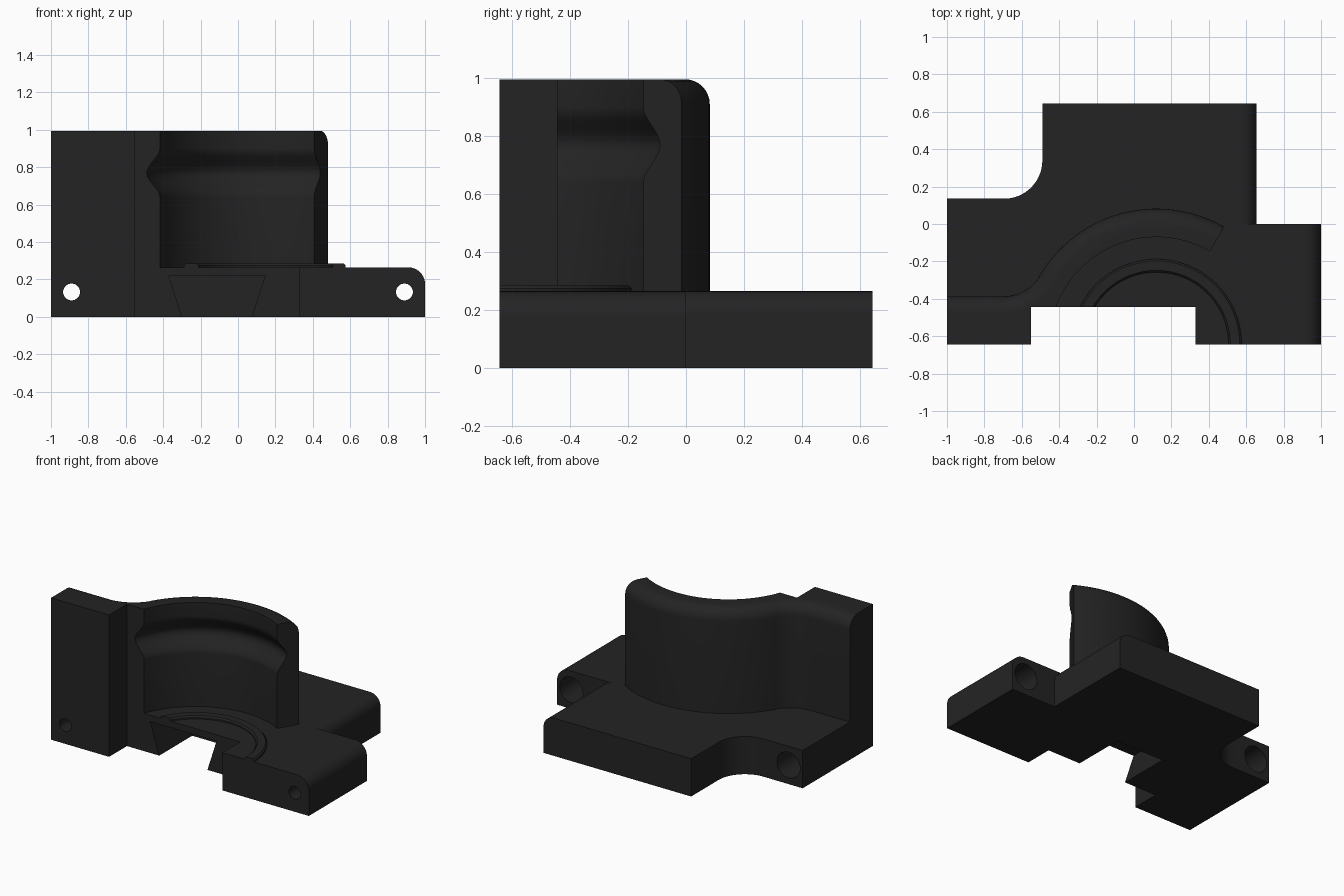
import bpy, bmesh, math
from mathutils import Matrix, Vector

if "Cube" in bpy.data.objects:
    bpy.data.objects.remove(bpy.data.objects["Cube"])

mat = bpy.data.materials.new("black_plastic")
mat.diffuse_color = (0.017, 0.017, 0.017, 1)
mat.use_nodes = True
mat.node_tree.nodes["Principled BSDF"].inputs["Base Color"].default_value = mat.diffuse_color

CX, CY = 0.12, -0.643      # axis of the round socket
F, B = -0.643, 0.643       # front and back
H, TOP = 0.265, 0.995      # base and wall heights


def arc(cx, cy, r, a0, a1, n):
    return [(cx + r * math.cos(math.radians(a0 + (a1 - a0) * i / n)),
             cy + r * math.sin(math.radians(a0 + (a1 - a0) * i / n))) for i in range(n + 1)]


def add(name, bm):
    bmesh.ops.recalc_face_normals(bm, faces=bm.faces)
    me = bpy.data.meshes.new(name)
    bm.to_mesh(me)
    bm.free()
    ob = bpy.data.objects.new(name, me)
    bpy.context.collection.objects.link(ob)
    me.materials.append(mat)
    return ob


def prism(name, pts, lo, hi, axis="Z", round_edge=None, radius=0.08):
    """Extrude an outline along z (or along y for an x-z outline)."""
    bm = bmesh.new()
    place = (lambda p: (p[0], p[1], lo)) if axis == "Z" else (lambda p: (p[0], lo, p[1]))
    face = bm.faces.new([bm.verts.new(place(p)) for p in pts])
    new = bmesh.ops.extrude_face_region(bm, geom=[face])["geom"]
    step = Vector((0, 0, hi - lo)) if axis == "Z" else Vector((0, hi - lo, 0))
    bmesh.ops.translate(bm, vec=step, verts=[v for v in new if isinstance(v, bmesh.types.BMVert)])
    bmesh.ops.recalc_face_normals(bm, faces=bm.faces)
    if round_edge:
        edges = [e for e in bm.edges if all(abs(v.co.z - hi) < 1e-5 and round_edge(v.co) for v in e.verts)]
        bmesh.ops.bevel(bm, geom=edges, offset=radius, segments=8, profile=0.5, affect="EDGES")
    return add(name, bm)


def lathe(name, profile, n=128):
    """Revolve a closed (r, z) profile about the socket axis."""
    bm = bmesh.new()
    rings = [[bm.verts.new((CX + r * math.cos(2 * math.pi * i / n), CY + r * math.sin(2 * math.pi * i / n), z))
              for i in range(n)] for r, z in profile]
    for a, b in zip(rings, rings[1:] + rings[:1]):
        for i in range(n):
            j = (i + 1) % n
            bm.faces.new((a[i], a[j], b[j], b[i]))
    return add(name, bm)


def boolean(ob, other, op="DIFFERENCE"):
    mod = ob.modifiers.new("bool", "BOOLEAN")
    mod.operation, mod.solver, mod.object = op, "EXACT", other
    bpy.context.view_layer.objects.active = ob
    bpy.ops.object.modifier_apply(modifier=mod.name)
    bpy.data.objects.remove(other)


# base plate with a concave corner at the back left
outline = [(-1, F), (-0.55, F), (-0.55, -0.445), (0.33, -0.445), (0.33, F), (1, F), (1, 0),
           (0.655, 0), (0.655, B), (-0.49, B)]
outline += arc(-0.695, 0.34, 0.205, 0, -90, 16) + [(-1, 0.135)]
body = prism("body", outline, 0, H)

# rounded right edges
for x, y0, y1, r in ((1, F - 0.1, 0.1, 0.09), (0.655, 0, B + 0.1, 0.08)):
    pts = arc(x - r, H - r, r, 0, 90, 10) + [(x - r, H + 0.1), (x + 0.1, H + 0.1), (x + 0.1, H - r)]
    boolean(body, prism("edge_cutter", pts, y0, y1, "Y"))

# dovetail slot under the front
boolean(body, prism("slot_cutter", [(-0.293, -0.02), (0.068, -0.02), (0.145, 0.22), (-0.37, 0.22)],
                    -0.55, -0.08, "Y"))

# curved wall with a square post on the left
a_join = math.degrees(math.atan2(0.49, -0.82))
R = 0.23
wall_pts = [(-1, F), (-0.55, F), (-0.55, -0.445)]
wall_pts += arc(CX, CY, 0.45, 180 - math.degrees(math.asin(0.198 / 0.45)), 60, 32)
outer = arc(CX, CY, 0.725, 60, a_join, 40)
outer += arc(-0.70, -0.387 + R, R, a_join - 180, -90, 12)[1:] + [(-1, -0.387)]
keys = [Vector(p) for p in outer]
wall = prism("wall", wall_pts + outer, H, TOP,
             round_edge=lambda c: min((c.xy - k).length for k in keys) < 1e-4, radius=0.085)

# socket bore with a smooth ring groove
bore = [(0.2, H - 0.1), (0.573, H - 0.1), (0.573, 0.64)]
bore += [(0.573 + 0.066 * (0.5 - 0.5 * math.cos(2 * math.pi * i / 20)), 0.64 + 0.26 * i / 20) for i in range(1, 20)]
bore += [(0.573, 0.90), (0.573, TOP + 0.1), (0.2, TOP + 0.1)]
boolean(wall, lathe("bore_cutter", bore))
boolean(body, wall, "UNION")

# bolt holes with wide counterbores from the back
for x, y in ((-0.89, 0.135), (0.89, 0.0)):
    for r, y0 in ((0.045, F - 0.1), (0.09, y - 0.2)):
        boolean(body, prism("hole_cutter", arc(x, 0.133, r, 0, 348.75, 31), y0, y + 0.1, "Y"))

# low raised ring on the base, trimmed to the front outline
ring = lathe("raised_ring", [(0.385, H - 0.02), (0.455, H - 0.02), (0.455, H + 0.01), (0.445, H + 0.02),
                             (0.395, H + 0.02), (0.385, H + 0.01)])
boolean(ring, prism("front_trim", [(-1, -2), (1, -2), (1, F), (0.33, F), (0.33, -0.445), (-1, -0.445)], 0, 1))

for ob in (body, ring):
    bpy.ops.object.select_all(action="DESELECT")
    ob.select_set(True)
    bpy.context.view_layer.objects.active = ob
    bpy.ops.object.shade_smooth_by_angle(angle=math.radians(30))
